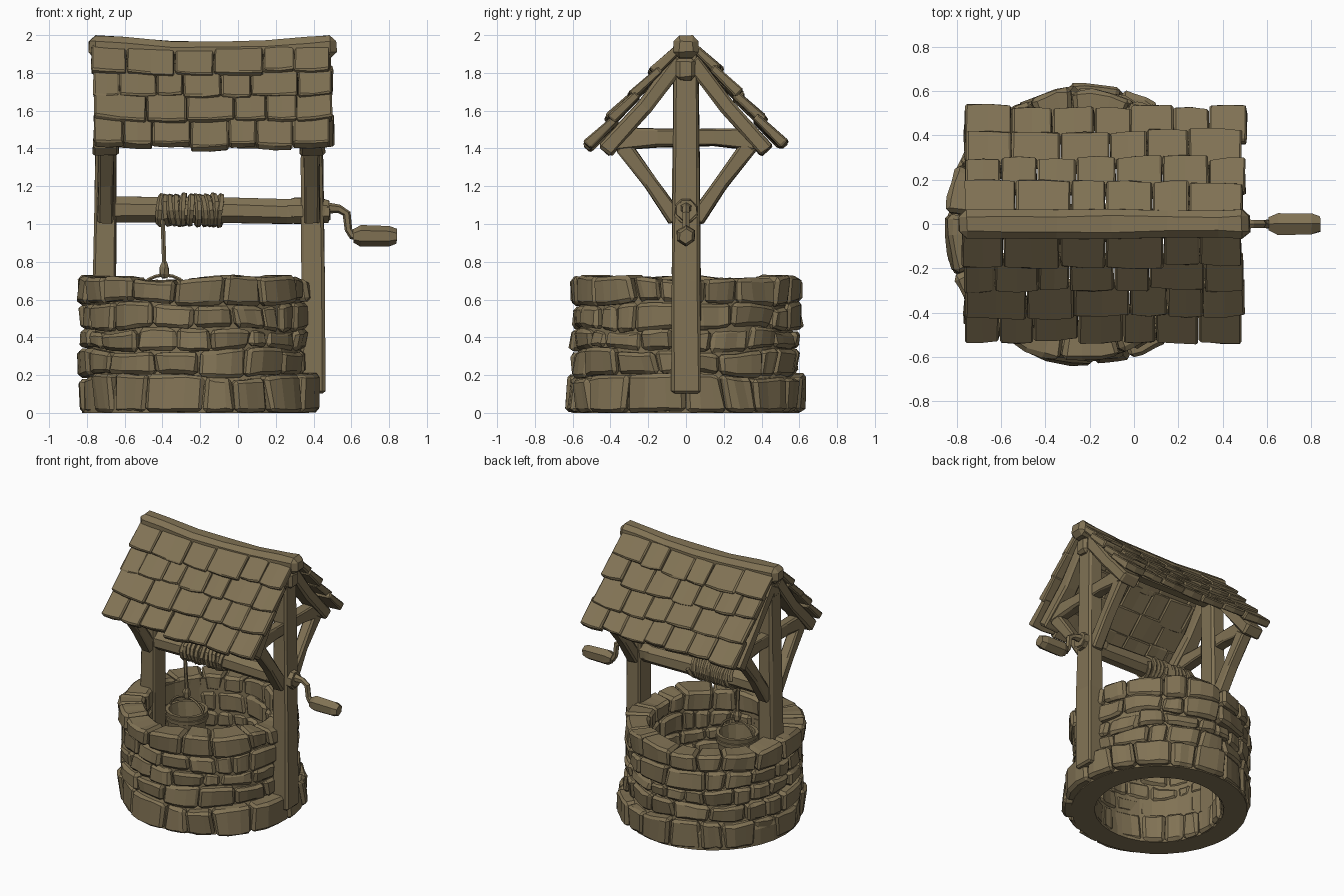
import bpy, bmesh, math, random
from mathutils import Vector

if "Cube" in bpy.data.objects:
    bpy.data.objects.remove(bpy.data.objects["Cube"])

random.seed(7)
U = random.uniform
mat = bpy.data.materials.new("aged_olive_brown")
mat.diffuse_color = (0.22, 0.17, 0.09, 1)
mat.use_nodes = True
mat.node_tree.nodes["Principled BSDF"].inputs["Base Color"].default_value = mat.diffuse_color


def add_rings(bm, rings, caps=True):
    """Skin a list of equal-length point rings into a closed solid."""
    vs = [[bm.verts.new(p) for p in r] for r in rings]
    n = len(vs[0])
    for a, b in zip(vs, vs[1:]):
        for i in range(n):
            bm.faces.new((a[i], a[(i + 1) % n], b[(i + 1) % n], b[i]))
    if caps:
        bm.faces.new(vs[0][::-1])
        bm.faces.new(vs[-1])


def finish(name, bm, bevel=0, jitter=0):
    bmesh.ops.recalc_face_normals(bm, faces=bm.faces)
    if bevel:
        edges = [e for e in bm.edges if e.is_manifold and e.calc_face_angle(0) > 0.6]
        bmesh.ops.bevel(bm, geom=edges, offset=bevel, segments=1, profile=0.5, affect='EDGES')
    for v in bm.verts:
        if jitter:
            v.co += Vector((U(-1, 1), U(-1, 1), U(-1, 1))) * jitter
        v.co.z = max(v.co.z, 0)
    me = bpy.data.meshes.new(name)
    bm.to_mesh(me)
    bm.free()
    me.materials.append(mat)
    ob = bpy.data.objects.new(name, me)
    bpy.context.collection.objects.link(ob)
    return ob


def sweep(name, path, sizes, ref, sides=4, bevel=0, jitter=0):
    """Sweep a rectangle (4 sides) or polygon along a path; sizes = (across ref, other)."""
    path = [Vector(p) for p in path]
    if not isinstance(sizes, list):
        sizes = [sizes] * len(path)
    k = math.sqrt(2) if sides == 4 else 1
    rings = []
    for i, p in enumerate(path):
        t = (path[min(i + 1, len(path) - 1)] - path[max(i - 1, 0)]).normalized()
        a = Vector(ref)
        a = (a - t * a.dot(t)).normalized()
        b = t.cross(a)
        w, h = sizes[i]
        rings.append([p + a * (w / 2 * k * math.cos(q)) + b * (h / 2 * k * math.sin(q))
                      for q in [(j + 0.5) * 2 * math.pi / sides for j in range(sides)]])
    bm = bmesh.new()
    add_rings(bm, rings)
    return finish(name, bm, bevel, jitter)


def lathe(name, cx, cy, profile, sides):
    """Revolve a closed (radius, z) profile."""
    bm = bmesh.new()
    rings = [[(cx + r * math.cos(a), cy + r * math.sin(a), z) for r, z in profile]
             for a in [i * 2 * math.pi / sides for i in range(sides + 1)]]
    add_rings(bm, rings, False)
    bmesh.ops.remove_doubles(bm, verts=bm.verts, dist=1e-5)
    return finish(name, bm)


# --- Stone wall: mortar core plus five courses of rough blocks
lathe("wall_core", -0.225, 0, [(0.44, 0), (0.60, 0), (0.60, 0.12), (0.565, 0.2),
                               (0.565, 0.68), (0.455, 0.68)], 32)
levels = [0, 0.195, 0.33, 0.44, 0.575, 0.715]


def level(i, a):
    if i == 0:
        return 0
    return levels[i] + 0.011 * math.sin(3 * a + 2.1 * i) + 0.007 * math.sin(7 * a + i)


for c in range(5):
    cx, R = [(-0.2, 0.63), (-0.235, 0.608), (-0.235, 0.598), (-0.235, 0.602), (-0.237, 0.612)][c]
    n = [18, 17, 20, 18, 17][c]
    widths = [U(0.6, 1.4) for _ in range(n)]
    joints, a = [], 0.3 * c
    for w in widths:
        joints.append((a + U(-0.03, 0.03), a + U(-0.03, 0.03)))
        a += w / sum(widths) * 2 * math.pi
    joints.append(tuple(j + 2 * math.pi for j in joints[0]))
    bm = bmesh.new()
    for (b0, t0), (b1, t1) in zip(joints, joints[1:]):
        ro, ri = R + U(-0.014, 0.012), 0.435 + U(-0.012, 0.012)
        rings, lo, hi = [], U(0.002, 0.007), U(-0.007, 0.006)
        tilt = U(-0.012, 0.012)
        for f in (0.015, 0.35, 0.68, 0.985):
            ab, at = b0 + (b1 - b0) * f, t0 + (t1 - t0) * f
            zb, zt = level(c, ab) + lo, level(c + 1, at) + hi
            o = ro + U(-0.007, 0.007)
            rings.append([(cx + r * math.cos(q), r * math.sin(q), z) for r, q, z in
                          ((ri, ab, zb), (o + tilt, ab, zb), (o - tilt, at, zt), (ri, at, zt))])
        add_rings(bm, rings)
    finish("stone_course_%d" % (c + 1), bm, 0.019, 0.004)

# --- Two timber frames: post, cross beam, rafters and braces
for side, x, lean in (("left", -0.7, 0.005), ("right", 0.392, -0.004)):
    sweep(side + "_post", [(x - lean, 0, 0.1), (x - lean, 0, 0.7), (x, 0, 1.3), (x + lean, 0, 1.9)],
          [(0.13, 0.155), (0.125, 0.15), (0.115, 0.14), (0.11, 0.13)], (1, 0, 0), bevel=0.014, jitter=0.004)
    sweep(side + "_cross_beam", [(x, -0.38, 1.45), (x, -0.15, 1.455), (x, 0.15, 1.46), (x, 0.38, 1.45)],
          [(0.085, 0.12), (0.08, 0.095), (0.08, 0.09), (0.085, 0.12)], (1, 0, 0), bevel=0.012, jitter=0.005)
    for s, face in ((-1, "front"), (1, "back")):
        sweep("%s_%s_rafter" % (side, face), [(x, s * 0.03, 1.87), (x, s * 0.22, 1.62), (x, s * 0.43, 1.385)],
              [(0.11, 0.09), (0.11, 0.08), (0.135, 0.085)], (1, 0, 0), bevel=0.012, jitter=0.005)
        sweep("%s_%s_brace" % (side, face), [(x, s * 0.05, 1.02), (x, s * 0.19, 1.22), (x, s * 0.34, 1.42)],
              [(0.085, 0.085), (0.08, 0.075), (0.085, 0.09)], (1, 0, 0), bevel=0.012, jitter=0.004)


# --- Roof: sagging ridge and four overlapping rows of shingles per side
def sag(x):
    return -0.022 * (1 - ((x + 0.13) / 0.64) ** 2)


xs = [-0.79, -0.6, -0.35, -0.1, 0.15, 0.38, 0.52]
sweep("ridge_cap", [(x, 0, 1.938 + sag(x)) for x in xs],
      [(0.13 + U(-0.006, 0.006), 0.12 - 0.02 * (abs(x + 0.13) < 0.4)) for x in xs],
      (0, 1, 0), bevel=0.032, jitter=0.003)
sweep("ridge_pole", [(-0.755, 0, 1.82), (-0.13, 0, 1.81), (0.475, 0, 1.82)], (0.1, 0.12),
      (0, 1, 0), bevel=0.02, jitter=0.004)
lips = [(0.195, 1.83), (0.305, 1.705), (0.425, 1.575), (0.535, 1.45)]
ca, sa = math.cos(math.radians(41)), math.sin(math.radians(41))
for s, face in ((-1, "front"), (1, "back")):
    bm = bmesh.new()
    for row, (ly, lz) in enumerate(lips):
        n = 6 + row % 2
        widths = [U(0.7, 1.3) for _ in range(n)]
        x = x_start = -0.765 + U(-0.012, 0.008)
        span = 0.505 + U(-0.02, 0.012) - x_start
        for w in widths:
            x1 = x + w / sum(widths) * span
            slip, lift, th, skew = U(-0.014, 0.01), U(-0.007, 0.008), U(0.045, 0.058), U(-0.008, 0.008)
            rings = []
            for f in (0.01, 0.5, 0.99):
                px = x + (x1 - x) * f
                d = slip + skew * (2 * f - 1) + (0.006 if f == 0.5 else 0)
                ring = []
                for v, h in ((-0.205, 0), (d, 0), (d - 0.005, -th), (-0.205, -0.04)):
                    y = ly + v * ca + h * sa
                    z = lz - v * sa + h * ca + lift + sag(px)
                    ring.append((px, s * max(y, 0.01), z))
                rings.append(ring)
            add_rings(bm, rings)
            x = x1
    finish(face + "_shingles", bm, 0.008, 0.003)

# --- Windlass: axle, collar, crank and grip
sweep("axle", [(x, 0, 1.075 - 0.01 * (x > 0)) for x in (-0.66, -0.45, -0.05, 0.26, 0.48)],
      [(0.15, 0.15), (0.14, 0.14), (0.15, 0.15), (0.138, 0.138), (0.125, 0.125)],
      (0, 1, 0), sides=8, jitter=0.004)
sweep("axle_collar", [(0.265, 0, 1.07), (0.3, 0, 1.07), (0.44, 0, 1.07), (0.485, 0, 1.075)],
      [(0.125, 0.13), (0.145, 0.15), (0.14, 0.145), (0.11, 0.11)], (0, 1, 0), sides=8, jitter=0.003)
sweep("crank", [(0.47, 0, 1.085), (0.535, 0, 1.08), (0.575, 0, 1.055), (0.585, 0, 0.97),
                (0.605, 0, 0.94), (0.64, 0, 0.935)],
      [(0.07, 0.06), (0.04, 0.045), (0.04, 0.045), (0.04, 0.04), (0.045, 0.045), (0.05, 0.05)],
      (0, 1, 0), sides=6)
sweep("crank_grip", [(0.61, 0, 0.935), (0.65, 0, 0.937), (0.8, 0, 0.937), (0.84, 0, 0.935)],
      [(0.07, 0.07), (0.11, 0.11), (0.105, 0.105), (0.075, 0.075)], (0, 1, 0), sides=6, jitter=0.003)

# --- Rope: wobbly coil on the axle, hanging end and knot
coil = []
for i in range(11 * 12 + 1):
    a, r = i / 12 * 2 * math.pi, 0.077 + U(-0.004, 0.005)
    x = -0.425 + 0.345 * i / 132 + 0.014 * math.sin(a + 2 * math.sin(i * 0.05))
    coil.append((x, r * math.cos(a), 1.073 + r * math.sin(a)))
sweep("rope_coil", coil, (0.036, 0.03), (1, 0, 0), sides=5)
BX, BY = -0.39, -0.05
sweep("hanging_rope", [(-0.4, -0.06, 1.07), (-0.395, -0.055, 0.92), (BX, BY, 0.77), (BX, BY, 0.72)],
      (0.026, 0.026), (1, 0, 0), sides=6)
sweep("rope_knot", [(BX, BY, 0.715), (BX, BY, 0.735), (BX, BY, 0.77), (BX, BY, 0.795)],
      [(0.03, 0.03), (0.05, 0.05), (0.055, 0.05), (0.025, 0.025)], (1, 0, 0), sides=6, jitter=0.004)

# --- Bucket with raised hoops and a bail handle
lathe("bucket", BX, BY, [(0, 0.41), (0.115, 0.41), (0.12, 0.45), (0.128, 0.452), (0.131, 0.475), (0.125, 0.477),
                         (0.138, 0.575), (0.147, 0.577), (0.15, 0.605), (0.143, 0.607), (0.148, 0.64),
                         (0.124, 0.64), (0.1, 0.44), (0, 0.44)], 14)
sweep("bucket_handle", [(BX - 0.14 * math.cos(a), BY, 0.61 + 0.12 * math.sin(a))
                        for a in [i * math.pi / 10 for i in range(11)]],
      (0.018, 0.018), (0, 1, 0), sides=5)
